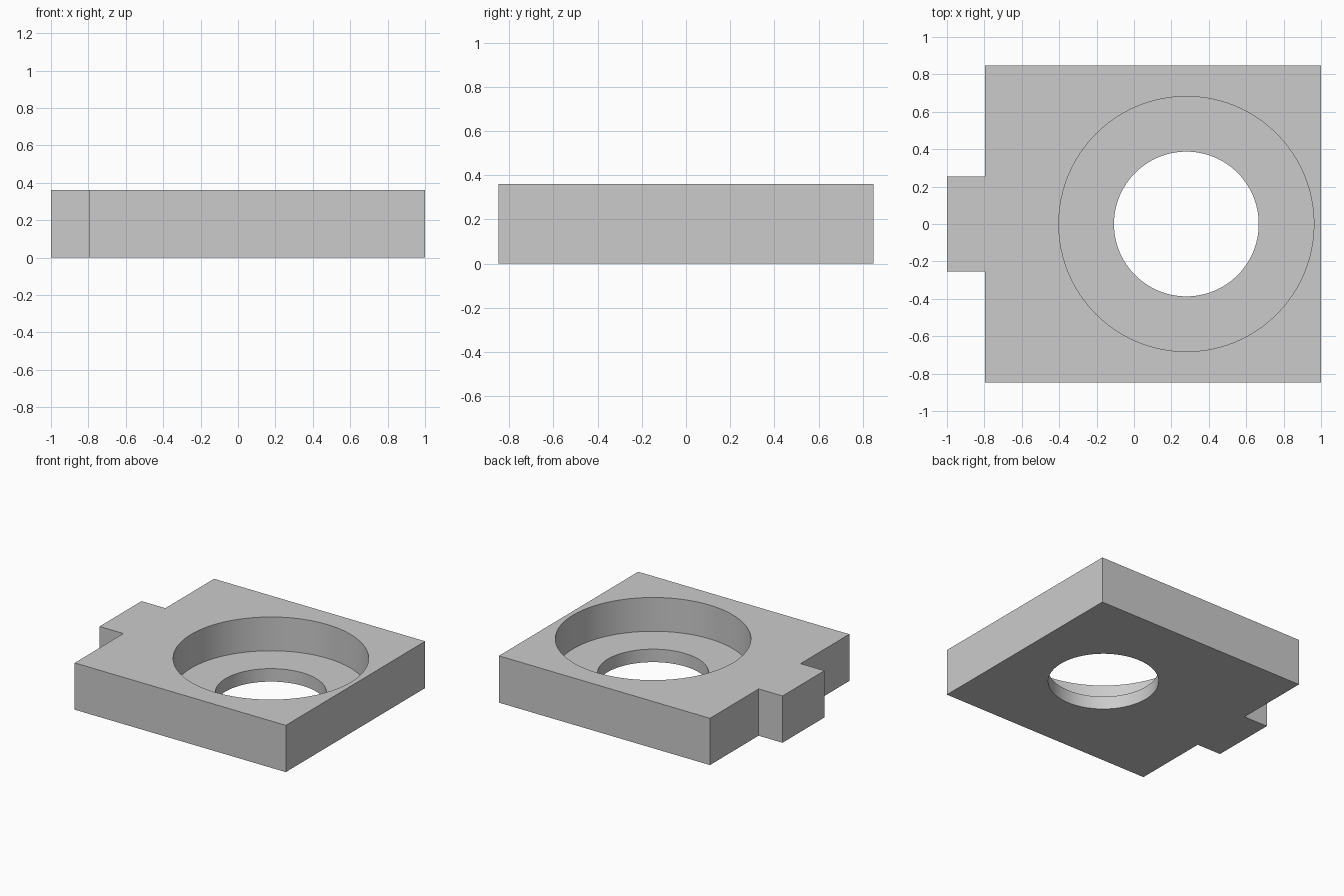
import bpy
import bmesh
import math

default = bpy.data.objects.get("Cube")
if default:
    bpy.data.objects.remove(default, do_unlink=True)

HEIGHT = 0.36
LEDGE_Z = 0.10
HOLE_X = 0.28
BACK_X = -0.797    # plate edge beside the tab
HALF_Y = 0.847
TAB_Y = 0.255

grey = bpy.data.materials.new("plain grey")
grey.use_nodes = True
grey.diffuse_color = (0.6, 0.6, 0.6, 1)
grey.node_tree.nodes["Principled BSDF"].inputs["Base Color"].default_value = (0.6, 0.6, 0.6, 1)


def prism(name, outline, z0, z1):
    """Extrude a flat outline between two heights."""
    bm = bmesh.new()
    base = bm.faces.new([bm.verts.new((x, y, z0)) for x, y in outline])
    top = bmesh.ops.extrude_face_region(bm, geom=[base])["geom"]
    verts = [v for v in top if isinstance(v, bmesh.types.BMVert)]
    bmesh.ops.translate(bm, verts=verts, vec=(0, 0, z1 - z0))
    bmesh.ops.recalc_face_normals(bm, faces=bm.faces)
    mesh = bpy.data.meshes.new(name)
    bm.to_mesh(mesh)
    bm.free()
    mesh.materials.append(grey)
    obj = bpy.data.objects.new(name, mesh)
    bpy.context.collection.objects.link(obj)
    return obj


def circle(radius, sides=96):
    angles = [2 * math.pi * i / sides for i in range(sides)]
    return [(HOLE_X + radius * math.cos(a), radius * math.sin(a)) for a in angles]


# Plate with its tab, one half mirrored across y
half = [(1, -HALF_Y), (BACK_X, -HALF_Y), (BACK_X, -TAB_Y), (-1, -TAB_Y)]
outline = half + [(x, -y) for x, y in reversed(half)]
plate = prism("tabbed_plate", outline, 0, HEIGHT)
bpy.context.view_layer.objects.active = plate
plate.select_set(True)

# Wide recess from above, then the narrower through hole
for name, radius, z0 in (("recess_cutter", 0.682, LEDGE_Z), ("hole_cutter", 0.387, -0.2)):
    cutter = prism(name, circle(radius), z0, HEIGHT + 0.2)
    cutter.hide_render = True
    cut = plate.modifiers.new(name, "BOOLEAN")
    cut.operation = "DIFFERENCE"
    cut.solver = "EXACT"
    cut.object = cutter
    bpy.ops.object.modifier_apply(modifier=cut.name)
    bpy.data.objects.remove(cutter, do_unlink=True)

bpy.ops.object.shade_smooth_by_angle(angle=math.radians(30))
